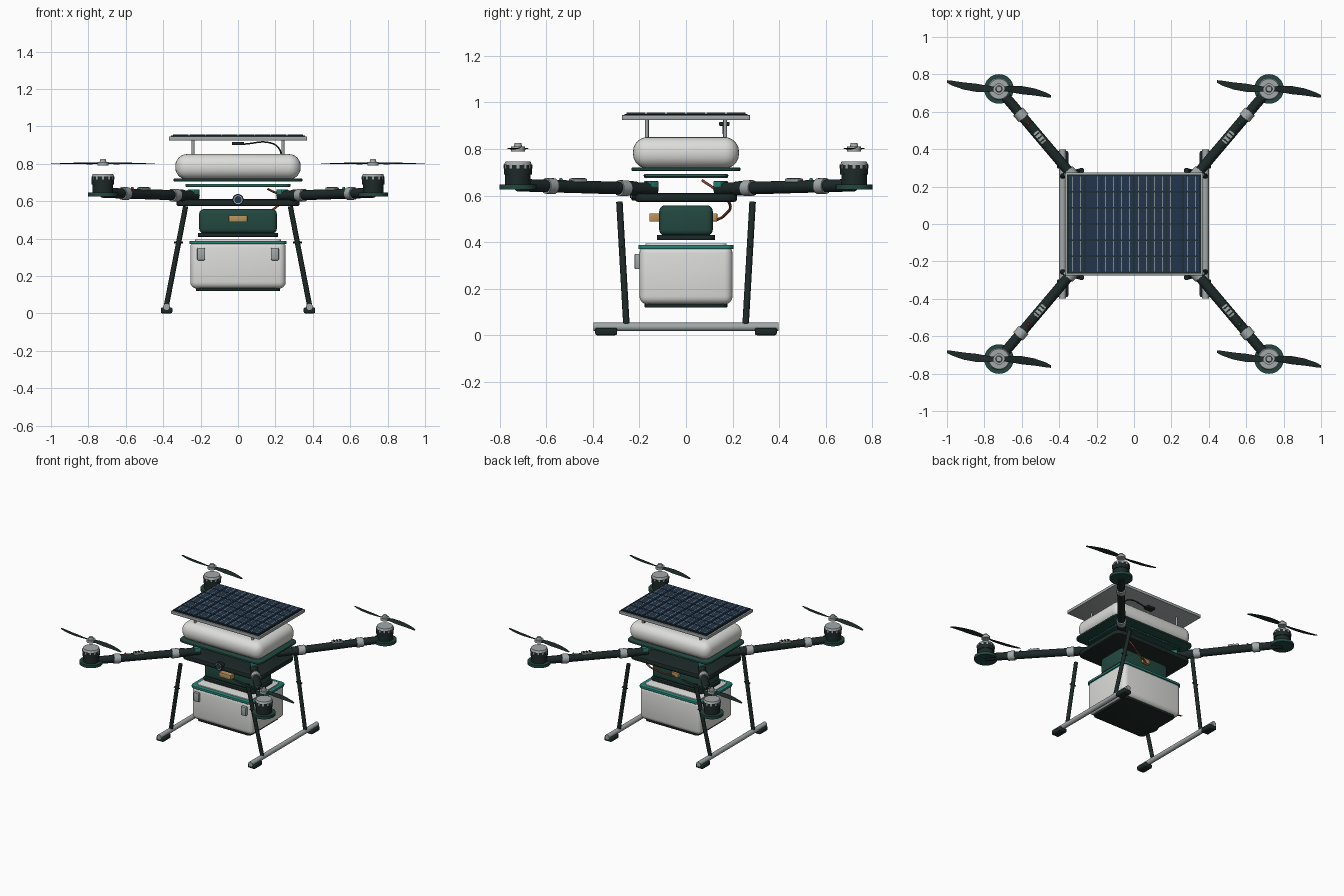
import bpy, bmesh, math
from mathutils import Vector, Matrix

cube = bpy.data.objects.get("Cube")
if cube:
    bpy.data.objects.remove(cube, do_unlink=True)


def material(name, r, g, b):
    m = bpy.data.materials.new(name)
    m.use_nodes = True
    m.diffuse_color = (r, g, b, 1)
    m.node_tree.nodes["Principled BSDF"].inputs["Base Color"].default_value = (r, g, b, 1)
    return m


WHITE = material("white shell", 0.72, 0.72, 0.70)
SILVER = material("brushed silver", 0.36, 0.39, 0.39)
CARBON = material("carbon black", 0.012, 0.022, 0.02)
GREEN = material("dark green", 0.016, 0.065, 0.05)
TEAL = material("teal trim", 0.02, 0.22, 0.18)
NAVY = material("solar navy", 0.016, 0.036, 0.07)
BRASS = material("brass", 0.48, 0.29, 0.11)
COPPER = material("copper cable", 0.22, 0.06, 0.035)
RED = material("red light", 0.6, 0.03, 0.02)


def finish(name, bm, mat, smooth=True):
    bmesh.ops.recalc_face_normals(bm, faces=bm.faces)
    me = bpy.data.meshes.new(name)
    bm.to_mesh(me)
    bm.free()
    me.materials.append(mat)
    ob = bpy.data.objects.new(name, me)
    bpy.context.collection.objects.link(ob)
    if smooth:
        bpy.ops.object.select_all(action='DESELECT')
        bpy.context.view_layer.objects.active = ob
        ob.select_set(True)
        bpy.ops.object.shade_smooth_by_angle(angle=math.radians(35))
    return ob


def box(name, centre, size, mat, round_=0.0, segs=3, turn=0.0):
    bm = bmesh.new()
    bmesh.ops.create_cube(bm, size=1)
    bmesh.ops.scale(bm, vec=size, verts=bm.verts)
    if round_:
        bmesh.ops.bevel(bm, geom=bm.edges[:], offset=round_, segments=segs,
                        profile=0.5, affect='EDGES')
    bmesh.ops.transform(bm, verts=bm.verts,
                        matrix=Matrix.Translation(centre) @ Matrix.Rotation(turn, 4, 'Z'))
    return finish(name, bm, mat, round_ > 0)


def slab(name, centre, size, corner, mat, edge=0.004):
    """Plate with rounded corners in plan and softened edges."""
    bm = bmesh.new()
    bmesh.ops.create_cube(bm, size=1)
    bmesh.ops.scale(bm, vec=size, verts=bm.verts)
    upright = [e for e in bm.edges if abs(e.verts[0].co.z - e.verts[1].co.z) > 1e-4]
    bmesh.ops.bevel(bm, geom=upright, offset=corner, segments=5, profile=0.5, affect='EDGES')
    rim = [e for e in bm.edges if abs(e.verts[0].co.z - e.verts[1].co.z) < 1e-5]
    bmesh.ops.bevel(bm, geom=rim, offset=edge, segments=2, profile=0.5, affect='EDGES')
    bmesh.ops.translate(bm, vec=centre, verts=bm.verts)
    return finish(name, bm, mat)


def rod(name, a, b, r, mat, r2=None, sides=24):
    a, b = Vector(a), Vector(b)
    d = b - a
    bm = bmesh.new()
    bmesh.ops.create_cone(bm, cap_ends=True, segments=sides, radius1=r,
                          radius2=r if r2 is None else r2, depth=d.length)
    turn = d.to_track_quat('Z', 'Y').to_matrix().to_4x4()
    bmesh.ops.transform(bm, verts=bm.verts, matrix=Matrix.Translation((a + b) / 2) @ turn)
    return finish(name, bm, mat)


def cable(name, points, r, mat):
    cu = bpy.data.curves.new(name, 'CURVE')
    cu.dimensions = '3D'
    cu.bevel_depth = r
    cu.bevel_resolution = 2
    cu.resolution_u = 6
    sp = cu.splines.new('BEZIER')
    sp.bezier_points.add(len(points) - 1)
    for bp, p in zip(sp.bezier_points, points):
        bp.co = p
        bp.handle_left_type = bp.handle_right_type = 'AUTO'
    cu.materials.append(mat)
    bpy.context.collection.objects.link(bpy.data.objects.new(name, cu))


def propeller_blade(name, centre, side):
    # stations: radius, sweep, chord, twist
    stations = [(0.015, 0, 0.022, 0.3), (0.06, 0, 0.034, 0.28), (0.12, 0.006, 0.044, 0.2),
                (0.19, 0.016, 0.038, 0.14), (0.25, 0.031, 0.026, 0.1), (0.278, 0.04, 0.014, 0.08)]
    bm = bmesh.new()
    rings = []
    for r, sweep, chord, twist in stations:
        ring = []
        for u, v in ((-0.5, 0), (0, 0.0025), (0.5, 0), (0, -0.0015)):
            y = sweep + u * chord
            z = v - u * chord * math.sin(twist)
            ring.append(bm.verts.new(Vector(centre) + Vector((-side * r, side * y, z))))
        rings.append(ring)
    for p, q in zip(rings, rings[1:]):
        for i in range(4):
            j = (i + 1) % 4
            bm.faces.new((p[i], p[j], q[j], q[i]))
    bm.faces.new(rings[0])
    bm.faces.new(rings[-1])
    finish(name, bm, CARBON)


# Solar panel with cells and busbars
slab("panel_frame", (0, 0, 0.935), (0.74, 0.55, 0.022), 0.008, SILVER, 0.003)
box("panel_backing", (0, 0, 0.948), (0.715, 0.53, 0.006), CARBON)
cols, rows = 8, 6
cw, ch = 0.70 / cols, 0.515 / rows
for i in range(cols):
    for j in range(rows):
        x, y = (i - (cols - 1) / 2) * cw, (j - (rows - 1) / 2) * ch
        box("solar_cell", (x, y, 0.953), (cw - 0.004, ch - 0.004, 0.007), NAVY)
        for s in (-1, 1):
            box("busbar", (x + s * cw / 4, y, 0.957), (0.0025, ch - 0.008, 0.001), WHITE)
box("panel_junction_box", (0, 0.165, 0.908), (0.065, 0.045, 0.016), CARBON, 0.003, 2)
cable("panel_cable", [(0.03, 0.165, 0.905), (0.18, 0.165, 0.91), (0.22, 0.16, 0.88),
                      (0.235, 0.17, 0.83)], 0.004, CARBON)

# Upper pod and stacked plates
box("upper_pod", (0, 0, 0.784), (0.67, 0.455, 0.135), WHITE, 0.062, 6)
slab("pod_base_plate", (0, 0, 0.713), (0.69, 0.47, 0.014), 0.05, GREEN)
slab("damper_plate", (0, 0, 0.684), (0.56, 0.36, 0.018), 0.04, GREEN)
slab("damper_trim", (0, 0, 0.686), (0.564, 0.364, 0.006), 0.04, TEAL, 0.001)
slab("hub_plate", (0, 0, 0.592), (0.66, 0.44, 0.038), 0.05, CARBON, 0.012)

# Front camera
rod("camera_body", (0, -0.2, 0.608), (0, -0.232, 0.608), 0.03, CARBON)
rod("camera_ring", (0, -0.232, 0.608), (0, -0.236, 0.608), 0.024, SILVER)
rod("camera_lens", (0, -0.236, 0.608), (0, -0.24, 0.608), 0.019, NAVY)

# Battery
box("battery", (0, 0, 0.493), (0.415, 0.23, 0.13), GREEN, 0.025, 4)
slab("battery_tray", (0, 0, 0.42), (0.43, 0.25, 0.022), 0.03, CARBON)
box("front_connector", (0, -0.135, 0.506), (0.1, 0.045, 0.036), BRASS, 0.004, 2)
box("rear_connector", (0, 0.124, 0.506), (0.06, 0.022, 0.034), BRASS, 0.003, 2)
cable("power_cable", [(0.0, 0.13, 0.495), (0.1, 0.165, 0.515), (0.2, 0.188, 0.565),
                      (0.235, 0.14, 0.615), (0.16, 0.07, 0.665)], 0.006, COPPER)

# Cargo box
box("cargo_box", (0, 0, 0.26), (0.51, 0.40, 0.255), WHITE, 0.035, 4)
slab("cargo_base", (0, 0, 0.13), (0.45, 0.355, 0.022), 0.03, CARBON)
slab("cargo_rim", (0, 0, 0.379), (0.52, 0.41, 0.018), 0.035, TEAL)
slab("cargo_lid", (0, 0, 0.389), (0.46, 0.35, 0.012), 0.03, WHITE)
for sx in (-1, 1):
    box("cargo_latch", (sx * 0.197, -0.208, 0.317), (0.042, 0.026, 0.066), SILVER, 0.005, 2)

for sx in (-1, 1):
    # Landing skid
    rod("skid_tube", (sx * 0.382, -0.398, 0.036), (sx * 0.382, 0.398, 0.036), 0.018, SILVER)
    for sy in (-1, 1):
        box("skid_foot", (sx * 0.382, sy * 0.343, 0.016), (0.062, 0.095, 0.032), CARBON, 0.009)

        # Panel post
        rod("panel_post", (sx * 0.24, sy * 0.168, 0.83), (sx * 0.24, sy * 0.168, 0.926),
            0.008, SILVER, sides=16)

        # Landing leg with clip
        top = Vector((sx * 0.28, sy * 0.286, 0.572))
        foot = Vector((sx * 0.382, sy * 0.256, 0.045))
        rod("landing_leg", top, foot, 0.014, CARBON, sides=16)
        clip = top.lerp(foot, 0.365)
        rod("leg_clip", clip + Vector((-0.024, 0, 0)), clip + Vector((0.024, 0, 0)),
            0.005, CARBON, sides=10)

        # Arm with collars, controller and light
        root = Vector((sx * 0.225, sy * 0.135, 0.628))
        tip = Vector((sx * 0.722, sy * 0.722, 0.645))
        turn = math.atan2(tip.y - root.y, tip.x - root.x)
        rod("arm", root, tip, 0.027, CARBON)
        box("arm_root_block", root + Vector((sx * 0.012, sy * 0.014, 0.012)),
            (0.045, 0.05, 0.045), TEAL, 0.004, 2, turn)
        for t in (0.23, 0.765):
            rod("arm_collar", root.lerp(tip, t - 0.03), root.lerp(tip, t + 0.03), 0.034, SILVER)
        rod("arm_hinge", root.lerp(tip, 0.14), root.lerp(tip, 0.2), 0.031, CARBON)
        esc = root.lerp(tip, 0.56) + Vector((0, 0, 0.028))
        box("speed_controller", esc, (0.075, 0.036, 0.014), SILVER, 0.003, 2, turn)
        along = Vector((math.cos(turn), math.sin(turn), 0))
        for k in (-1, 0, 1):
            box("controller_fin", esc + along * k * 0.022 + Vector((0, 0, 0.008)),
                (0.008, 0.028, 0.006), CARBON, 0, 1, turn)
        light = root.lerp(tip, 0.685) + Vector((0, 0, 0.026))
        rod("arm_light", light, light + Vector((0, 0, 0.01)), 0.009,
            RED if sx < 0 else TEAL, 0.005, 12)

        # Motor
        mx, my = sx * 0.722, sy * 0.722

        def disc(name, z0, z1, r, mat, r2=None):
            rod(name, (mx, my, z0), (mx, my, z1), r, mat, r2, 32)

        disc("motor_mount", 0.626, 0.647, 0.079, GREEN)
        disc("motor_stator", 0.647, 0.69, 0.055, CARBON)
        disc("motor_bell", 0.69, 0.732, 0.06, CARBON)
        disc("motor_cap", 0.732, 0.746, 0.06, SILVER, 0.054)
        for k in range(12):
            a = k * math.tau / 12
            box("bell_slot", (mx + 0.059 * math.cos(a), my + 0.059 * math.sin(a), 0.725),
                (0.007, 0.012, 0.016), SILVER, 0, 1, a)

        # Propeller
        disc("prop_hub", 0.79, 0.81, 0.03, SILVER)
        disc("prop_nut", 0.81, 0.826, 0.018, SILVER, 0.014)
        for side in (-1, 1):
            propeller_blade("prop_blade", (mx, my, 0.802), side)
